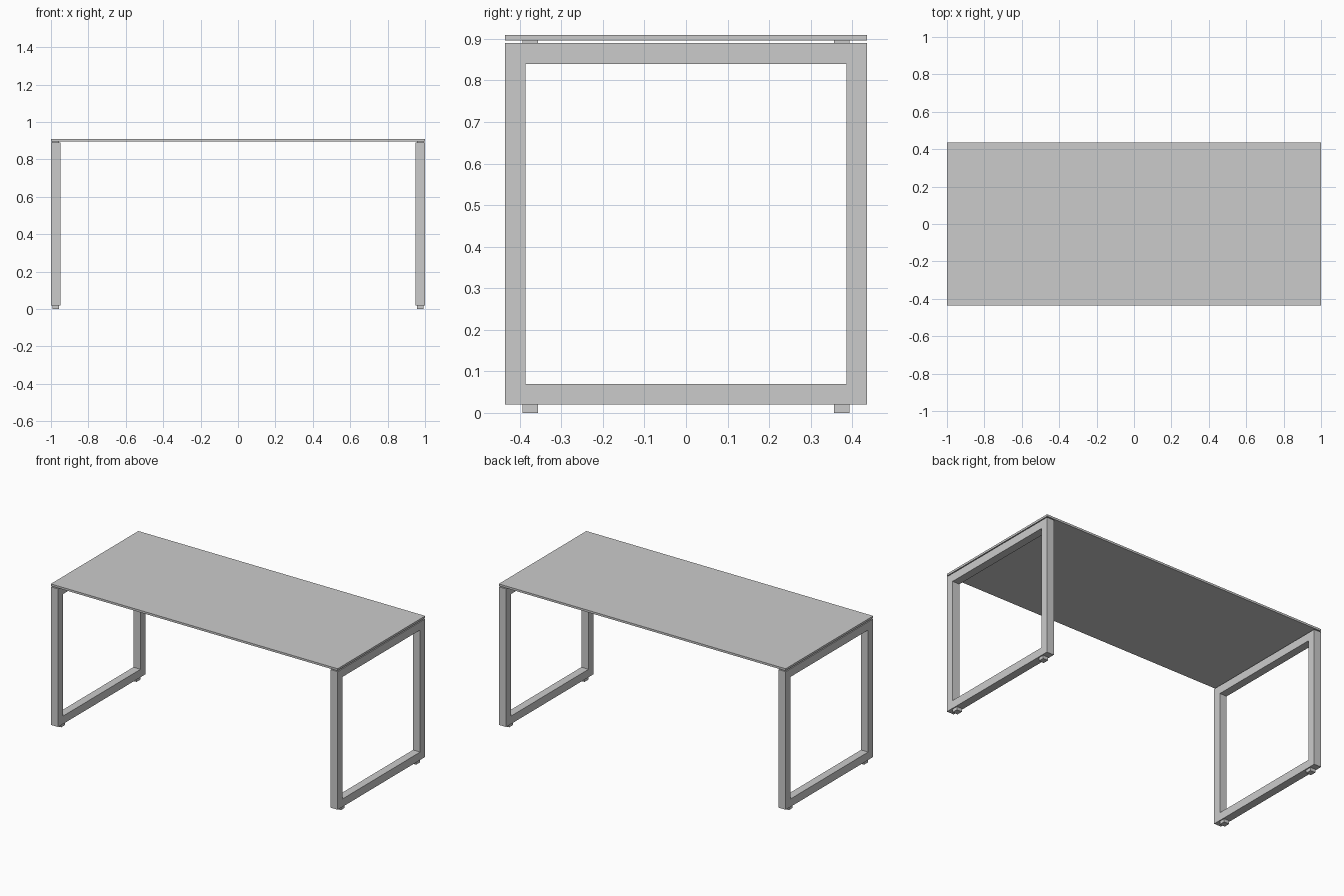
import bpy, bmesh

if "Cube" in bpy.data.objects:
    bpy.data.objects.remove(bpy.data.objects["Cube"])

X_MID = 0.975     # centre of each leg frame
TUBE = 0.05       # square tube width


def box(name, lo, hi):
    bm = bmesh.new()
    bmesh.ops.create_cube(bm, size=1)
    for v in bm.verts:
        v.co = [l + (c + 0.5) * (h - l) for c, l, h in zip(v.co, lo, hi)]
    return finish(name, bm)


def finish(name, bm):
    bmesh.ops.recalc_face_normals(bm, faces=bm.faces)
    mesh = bpy.data.meshes.new(name)
    bm.to_mesh(mesh)
    bm.free()
    obj = bpy.data.objects.new(name, mesh)
    bpy.context.collection.objects.link(obj)
    return obj


def rectangle(y, z0, z1):
    return [(-y, z0), (y, z0), (y, z1), (-y, z1)]


def leg_frame(name, x):
    # closed rectangular loop of square tube
    bm = bmesh.new()
    loops = [[bm.verts.new((x + dx, y, z)) for y, z in rect]
             for dx, rect in ((-TUBE / 2, rectangle(0.435, 0.02, 0.89)),
                              (TUBE / 2, rectangle(0.435, 0.02, 0.89)),
                              (TUBE / 2, rectangle(0.386, 0.07, 0.839)),
                              (-TUBE / 2, rectangle(0.386, 0.07, 0.839)))]
    for k in range(4):
        a, b = loops[k], loops[(k + 1) % 4]
        for i in range(4):
            j = (i + 1) % 4
            bm.faces.new((a[i], a[j], b[j], b[i]))
    return finish(name, bm)


# thin desktop
box("tabletop", (-1, -0.436, 0.896), (1, 0.436, 0.909))

# leg frames with feet below and spacers under the top
for side, sx in (("left", -1), ("right", 1)):
    x = sx * X_MID
    leg_frame(f"{side}_leg_frame", x)
    for end, sy in (("front", -1), ("back", 1)):
        y = sy * 0.375
        for part, z0, z1 in (("foot", 0, 0.02), ("spacer", 0.89, 0.896)):
            box(f"{side}_{end}_{part}", (x - 0.018, y - 0.019, z0),
                (x + 0.018, y + 0.019, z1))
